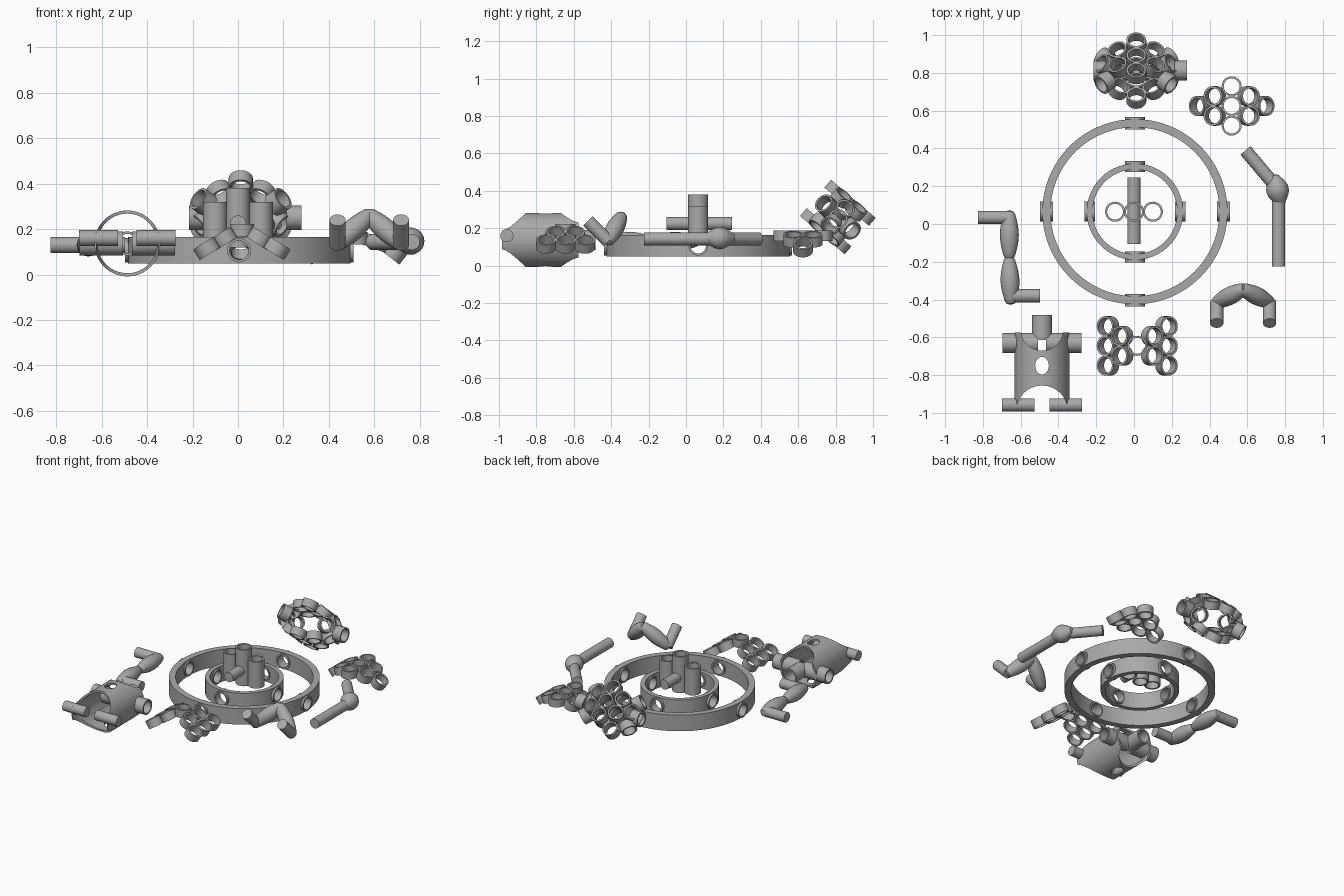
import bpy, bmesh, math
from mathutils import Vector, Matrix

if bpy.data.objects.get("Cube"):
    bpy.data.objects.remove(bpy.data.objects["Cube"])

grey = bpy.data.materials.new("plain grey")
grey.use_nodes = True
grey.diffuse_color = (0.4, 0.4, 0.4, 1)
grey.node_tree.nodes["Principled BSDF"].inputs["Base Color"].default_value = (0.4, 0.4, 0.4, 1)
parts = []
R, BORE = 0.053, 0.042          # standard connector tube
ROD = 0.035                     # standard solid rod


def lathe(name, loop, origin, axis, sides=32, closed=True, keep=True):
    """Spin (radius, height) points round an axis through origin."""
    bm = bmesh.new()
    rings = []
    for r, h in loop:
        if r < 1e-6:
            rings.append([bm.verts.new((0, 0, h))] * sides)
        else:
            rings.append([bm.verts.new((r * math.cos(t), r * math.sin(t), h))
                          for t in (2 * math.pi * i / sides for i in range(sides))])
    pairs = list(zip(rings, rings[1:] + rings[:1])) if closed else list(zip(rings, rings[1:]))
    for a, b in pairs:
        for i in range(sides):
            j = (i + 1) % sides
            corners = list(dict.fromkeys((a[i], a[j], b[j], b[i])))
            if len(corners) > 2:
                bm.faces.new(corners)
    bmesh.ops.recalc_face_normals(bm, faces=bm.faces)
    rot = Vector((0, 0, 1)).rotation_difference(Vector(axis)).to_matrix().to_4x4()
    bm.transform(Matrix.Translation(origin) @ rot)
    mesh = bpy.data.meshes.new(name)
    bm.to_mesh(mesh)
    bm.free()
    mesh.materials.append(grey)
    ob = bpy.data.objects.new(name, mesh)
    bpy.context.collection.objects.link(ob)
    if keep:
        parts.append(ob)
    return ob


def tube(name, centre, axis, length, ro=R, ri=BORE, sides=32):
    h = length / 2
    return lathe(name, [(ro, -h), (ro, h), (ri, h), (ri, -h)], centre, axis, sides)


def rod(name, a, b, r=ROD, keep=True):
    a, b = Vector(a), Vector(b)
    n = (b - a).length
    return lathe(name, [(0, 0), (r, 0), (r, n), (0, n)], a, b - a, closed=False, keep=keep)


def muscle(name, a, b, r_end=0.03, r_mid=0.05):
    """Bulging limb segment with rounded ends."""
    a, b = Vector(a), Vector(b)
    n = (b - a).length
    pts = [(0, -0.6 * r_end), (0.7 * r_end, -0.4 * r_end)]
    pts += [(r_end + (r_mid - r_end) * math.sin(math.pi * i / 10), n * i / 10) for i in range(11)]
    pts += [(0.7 * r_end, n + 0.4 * r_end), (0, n + 0.6 * r_end)]
    return lathe(name, pts, a, b - a, 24, closed=False)


def cut(ob, cutters):
    for c in cutters:
        c.hide_render = True
        m = ob.modifiers.new("cut", 'BOOLEAN')
        m.operation, m.solver, m.object = 'DIFFERENCE', 'EXACT', c
    dg = bpy.context.evaluated_depsgraph_get()
    mesh = bpy.data.meshes.new_from_object(ob.evaluated_get(dg))
    ob.modifiers.clear()
    ob.data = mesh
    for c in cutters:
        bpy.data.objects.remove(c)


# Concentric rings with four radial ports each
HUB = Vector((0.005, 0.065, 0.107))
DIRS = [Vector(d) for d in ((1, 0, 0), (0, 1, 0), (-1, 0, 0), (0, -1, 0))]
for name, ro, ri in (("outer_ring", 0.49, 0.447), ("inner_ring", 0.255, 0.224)):
    ring = tube(name, HUB, (0, 0, 1), 0.115, ro, ri, 96)
    cut(ring, [rod("cutter", HUB + d * (ri - 0.05), HUB + d * (ro + 0.05), 0.047, False)
               for d in DIRS])
    for d in DIRS:
        tube(name + "_port", HUB + d * (ro + ri) / 2, d, ro - ri + 0.025)

# Upright tubes and cross rod in the middle
for dx, low, top in ((-0.1, 0.13, 0.32), (0, 0.12, 0.38), (0.1, 0.13, 0.32)):
    tube("upright_tube", (dx, 0.065, (low + top) / 2), (0, 0, 1), top - low)
rod("cross_rod", (0, -0.105, 0.225), (0, 0.245, 0.225))


# Honeycomb patches: columns are (x offset, depth, tilt in degrees, tube count)
def honeycomb(name, centre, normal, columns, length=0.055):
    n = Vector(normal).normalized()
    x = Vector((1, 0, 0))
    u = n.cross(x)
    for off, depth, tilt, count in columns:
        for s in ((-1, 1) if off else (1,)):
            axis = n * math.cos(math.radians(tilt)) + x * s * math.sin(math.radians(tilt))
            for k in range(count):
                v = (k - (count - 1) / 2) * 0.104
                tube(name, Vector(centre) + x * s * off + n * depth + u * v, axis, length)


honeycomb("bow_plate_tube", (0.017, -0.645, 0.195), (0, 0, 1),
          [(0, 0, 0, 1), (0.08, -0.035, 32, 2), (0.155, -0.08, 32, 3)])
honeycomb("diamond_plate_tube", (0.517, 0.625, 0.16), (0, 0, 1),
          [(0, 0, 0, 3), (0.09, -0.02, 20, 2), (0.168, -0.062, 38, 1)])

# Ball: two opposed curved patches joined by side tubes
BALL = Vector((0.012, 0.812, 0.26))
for s in (1, -1):
    honeycomb("ball_patch_tube", BALL, (0, 0.65 * s, 0.76 * s),
              [(0, 0.1, 0, 3), (0.092, 0.088, 20, 2), (0.165, 0.045, 50, 1)])
    for sx in (1, -1):
        d = Vector((0.72 * sx, -0.5 * s, 0.5 * s)).normalized()
        tube("ball_corner_tube", BALL + Vector((0.165 * sx, -0.062 * s, 0.06 * s)), d, 0.06)
    tube("ball_side_tube", BALL + Vector((0.235 if s > 0 else -0.195, 0, -0.01)), (1, 0, 0), 0.065)

# Torso shell with neck and leg arches, a belly hole and shoulder openings
TX, TZ = -0.487, 0.137
torso = tube("torso_shell", (TX, -0.78, TZ), (0, 1, 0), 0.41, 0.145, 0.131, 64)


def drill(y, r):
    return rod("cutter", (TX, y, -0.3), (TX, y, 0.6), r, False)


belly = drill(0, 0.036)
belly.data.transform(Matrix.Translation((0, -0.75, 0)) @ Matrix.Diagonal((1, 1.3, 1, 1)))
cut(torso, [drill(-0.558, 0.112), drill(-0.992, 0.137), belly,
            rod("cutter", (TX - 0.3, -0.63, TZ), (TX + 0.3, -0.63, TZ), 0.047, False)])
for s in (-1, 1):
    tube("shoulder_tube", (TX + s * 0.115, -0.63, TZ), (1, 0, 0), 0.19)
    rod("hip_rod", (TX + s * 0.04, -0.958, 0.16), (TX + s * 0.213, -0.958, 0.16))
tube("neck_tube", (TX, -0.548, TZ), (0, 1, 0), 0.13)

# Limb with two muscles, lying at the right
LZ = 0.13
rod("right_limb_rod", (-0.825, 0.035, LZ), (-0.655, 0.035, LZ))
muscle("right_limb_muscle", (-0.66, 0.055, LZ), (-0.66, -0.17, LZ))
muscle("right_limb_muscle", (-0.66, -0.19, LZ), (-0.653, -0.41, LZ))
rod("right_limb_rod", (-0.65, -0.38, LZ), (-0.498, -0.38, LZ))

# Limb with a single joint, lying at the left
rod("left_limb_rod", (0.59, 0.39, 0.143), (0.75, 0.2, 0.143))
muscle("left_limb_joint", (0.745, 0.245, 0.147), (0.775, 0.115, 0.147), 0.03, 0.06)
rod("left_limb_rod", (0.765, 0.14, 0.143), (0.765, -0.225, 0.143))

# Arched limb
APEX = (0.578, -0.345, 0.262)
for s in (-1, 1):
    x = 0.578 + s * 0.14
    rod("arched_limb_rod", (x, -0.525, 0.24), (x, -0.415, 0.13))
    muscle("arched_limb_muscle", (x, -0.415, 0.135), APEX, 0.033, 0.048)

# Smooth shading with crisp rims
bpy.ops.object.select_all(action='DESELECT')
for ob in parts:
    ob.select_set(True)
bpy.context.view_layer.objects.active = parts[0]
bpy.ops.object.shade_smooth_by_angle(angle=math.radians(35))
